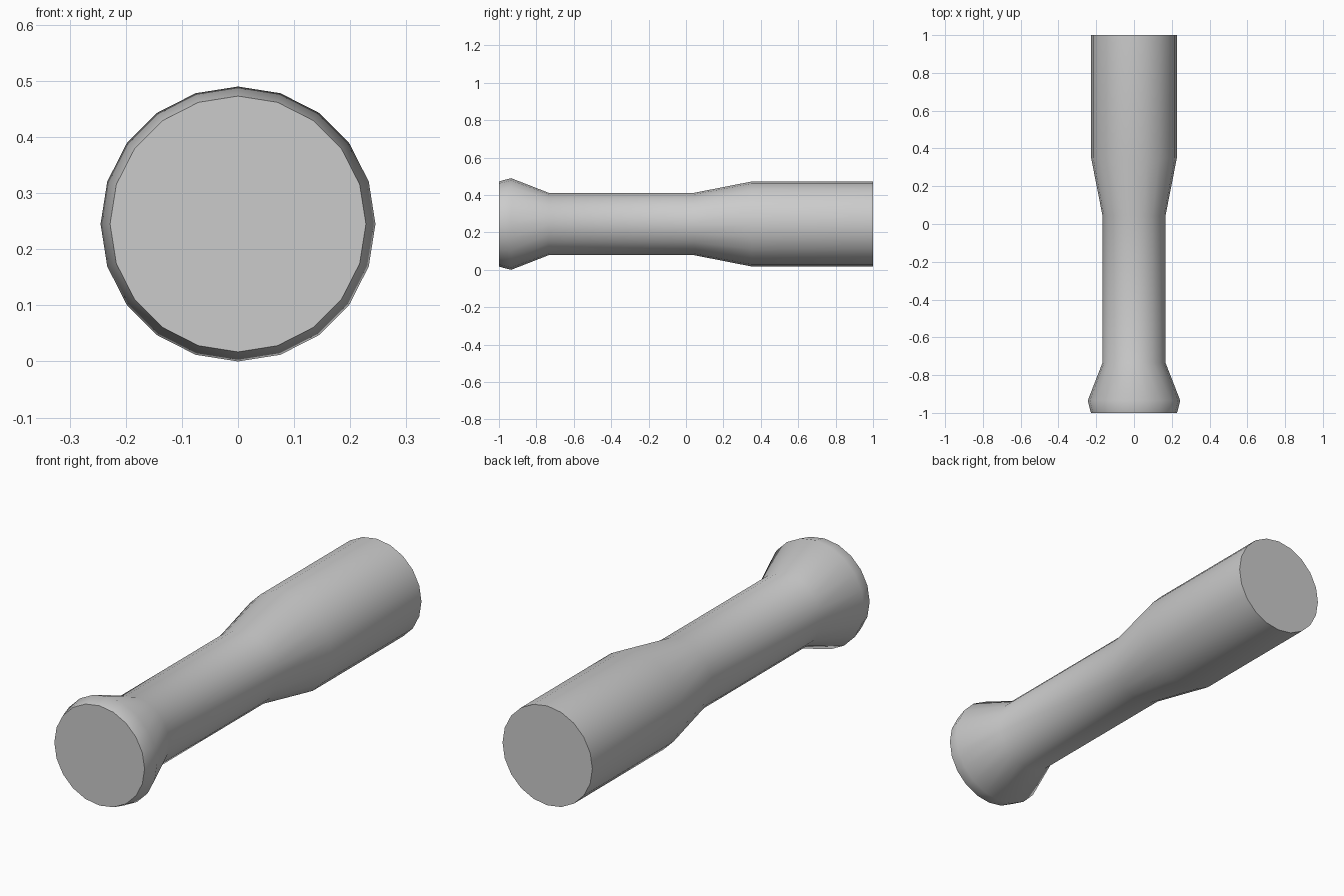
import bpy, bmesh
from math import sin, cos, pi, radians

if "Cube" in bpy.data.objects:
    bpy.data.objects.remove(bpy.data.objects["Cube"])

SIDES = 20
CENTRE_Z = 0.245

# Turned profile along the handle: (y, radius)
PROFILE = [(-1.0, 0.228), (-0.935, 0.245), (-0.735, 0.167),
           (0.045, 0.167), (0.35, 0.227), (1.0, 0.227)]


def lathe_along_y(name, profile):
    bm = bmesh.new()
    rings = [[bm.verts.new((r * cos(2 * pi * i / SIDES), y,
                            CENTRE_Z + r * sin(2 * pi * i / SIDES)))
              for i in range(SIDES)] for y, r in profile]
    for a, b in zip(rings, rings[1:]):
        for i in range(SIDES):
            j = (i + 1) % SIDES
            bm.faces.new((a[i], a[j], b[j], b[i]))
    # Flat end caps
    bm.faces.new(rings[0])
    bm.faces.new(rings[-1])
    bmesh.ops.recalc_face_normals(bm, faces=bm.faces)
    mesh = bpy.data.meshes.new(name)
    bm.to_mesh(mesh)
    bm.free()
    obj = bpy.data.objects.new(name, mesh)
    bpy.context.collection.objects.link(obj)
    return obj


# Handle with flared pommel, slim grip and thick barrel
handle = lathe_along_y("handle", PROFILE)
bpy.context.view_layer.objects.active = handle
handle.select_set(True)
bpy.ops.object.shade_smooth_by_angle(angle=radians(45))
